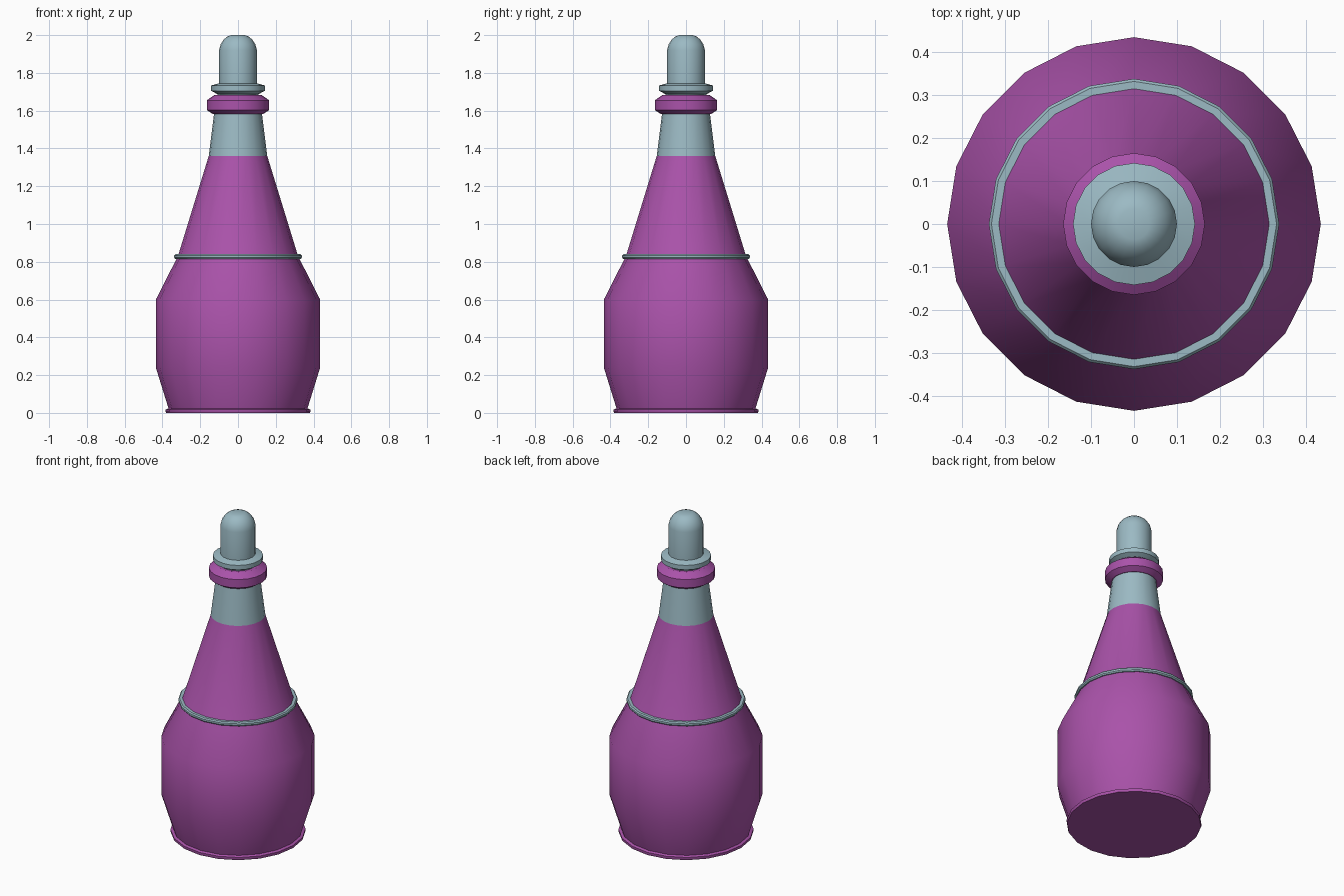
import bpy, bmesh, math

if "Cube" in bpy.data.objects:
    bpy.data.objects.remove(bpy.data.objects["Cube"])

SIDES = 20


def material(name, color):
    m = bpy.data.materials.new(name)
    m.diffuse_color = (*color, 1)
    m.use_nodes = True
    m.node_tree.nodes["Principled BSDF"].inputs["Base Color"].default_value = m.diffuse_color
    return m


purple = material("purple_glass", (0.40, 0.085, 0.40))
pale = material("pale_blue", (0.33, 0.49, 0.55))


def lathe(name, profile, mat, closed=False, cap_bottom=False, cap_top=False):
    """Spin a list of (radius, height) points around z."""
    bm = bmesh.new()
    rings = []
    for r, z in profile:
        rings.append([bm.verts.new((r * math.cos(2 * math.pi * i / SIDES),
                                    r * math.sin(2 * math.pi * i / SIDES), z))
                      for i in range(SIDES)])
    pairs = list(zip(rings, rings[1:]))
    if closed:
        pairs.append((rings[-1], rings[0]))
    for a, b in pairs:
        for i in range(SIDES):
            j = (i + 1) % SIDES
            bm.faces.new((a[i], a[j], b[j], b[i]))
    if cap_bottom:
        bm.faces.new(rings[0][::-1])
    if cap_top:
        bm.faces.new(rings[-1])
    bmesh.ops.recalc_face_normals(bm, faces=bm.faces)
    mesh = bpy.data.meshes.new(name)
    bm.to_mesh(mesh)
    bm.free()
    mesh.materials.append(mat)
    ob = bpy.data.objects.new(name, mesh)
    bpy.context.collection.objects.link(ob)
    bpy.ops.object.select_all(action='DESELECT')
    ob.select_set(True)
    bpy.context.view_layer.objects.active = ob
    bpy.ops.object.shade_smooth_by_angle(angle=math.radians(30))
    return ob


# Bottle body with a small foot rim
lathe("body", [(0.38, 0), (0.383, 0.006), (0.383, 0.018), (0.368, 0.024),
               (0.435, 0.24), (0.435, 0.60), (0.318, 0.83), (0.155, 1.36)],
      purple, cap_bottom=True)

# Thin band around the shoulder
lathe("shoulder_band", [(0.30, 0.815), (0.332, 0.815), (0.338, 0.822),
                        (0.338, 0.833), (0.332, 0.84), (0.30, 0.84)],
      pale, closed=True)

# Neck
lathe("neck", [(0.155, 1.36), (0.125, 1.60)], pale)

# Lip collar
lathe("collar", [(0.11, 1.583), (0.135, 1.583), (0.165, 1.603), (0.165, 1.655),
                 (0.125, 1.683), (0.10, 1.683)], purple, closed=True)

# Stopper with flange and rounded top
lathe("stopper", [(0.10, 1.66), (0.11, 1.688), (0.142, 1.705), (0.142, 1.733),
                  (0.10, 1.745), (0.10, 1.92), (0.092, 1.951),
                  (0.075, 1.977), (0.055, 1.993), (0.036, 2.0)],
      pale, cap_bottom=True, cap_top=True)
